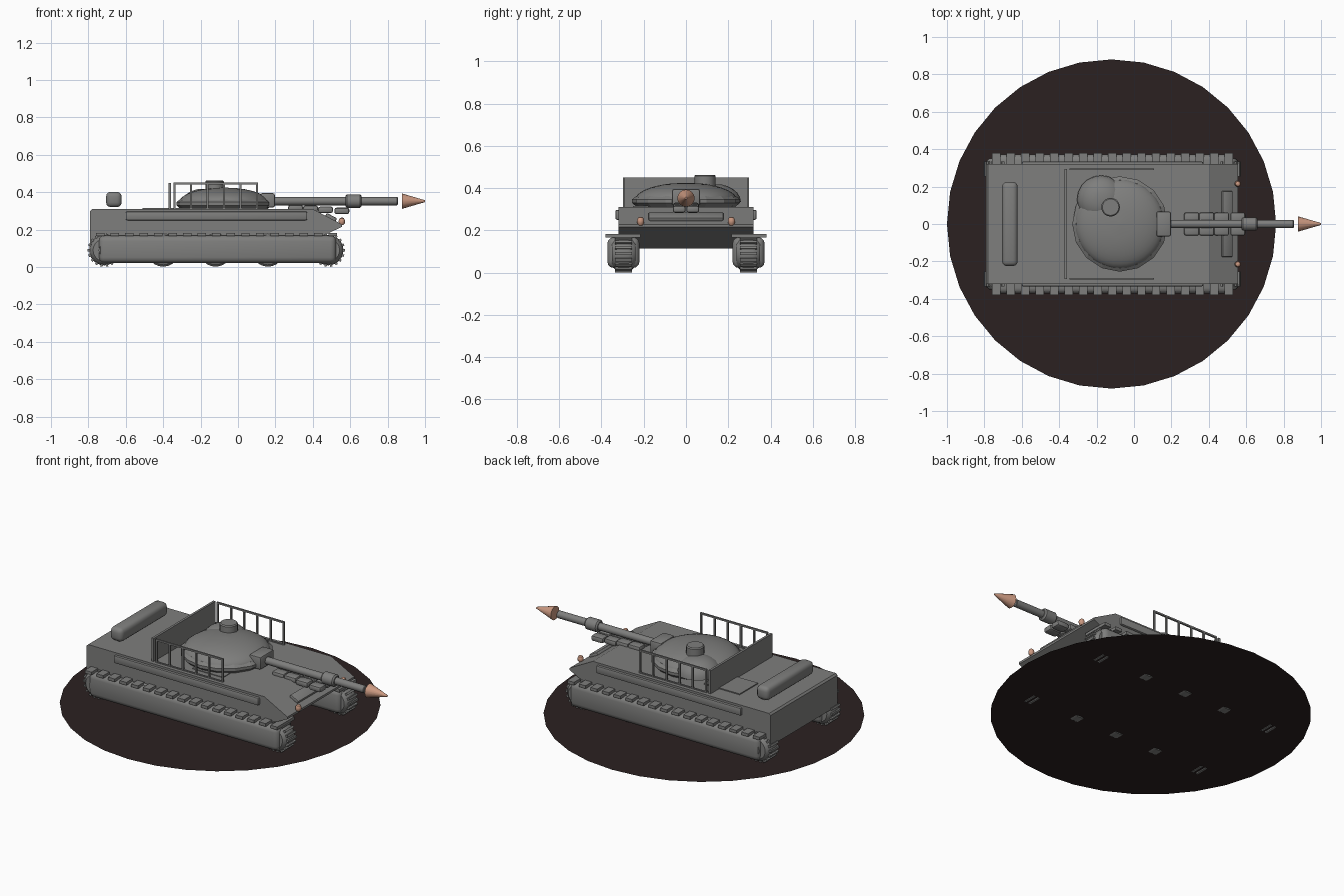
import bpy, bmesh, math
from mathutils import Matrix, Vector

if "Cube" in bpy.data.objects:
    bpy.data.objects.remove(bpy.data.objects["Cube"])


def material(name, rgb):
    m = bpy.data.materials.new(name)
    m.diffuse_color = (*rgb, 1)
    m.use_nodes = True
    m.node_tree.nodes["Principled BSDF"].inputs["Base Color"].default_value = m.diffuse_color
    return m


GREY = material("armour grey", (0.21, 0.21, 0.205))
DARK = material("dark ground", (0.024, 0.015, 0.015))
COPPER = material("copper", (0.60, 0.32, 0.22))


def finish(name, bm, mat, smooth=False):
    bmesh.ops.recalc_face_normals(bm, faces=bm.faces)
    mesh = bpy.data.meshes.new(name)
    bm.to_mesh(mesh)
    bm.free()
    mesh.materials.append(mat)
    ob = bpy.data.objects.new(name, mesh)
    bpy.context.collection.objects.link(ob)
    if smooth:
        bpy.ops.object.select_all(action='DESELECT')
        ob.select_set(True)
        bpy.context.view_layer.objects.active = ob
        bpy.ops.object.shade_smooth_by_angle(angle=math.radians(35))
    return ob


def box(name, lo, hi, bevel=0.0, segments=2, tilt=0.0, mat=GREY):
    lo, hi = Vector(lo), Vector(hi)
    bm = bmesh.new()
    bmesh.ops.create_cube(bm, size=1)
    bmesh.ops.scale(bm, vec=hi - lo, verts=bm.verts)
    if bevel:
        bmesh.ops.bevel(bm, geom=bm.edges[:], offset=bevel, segments=segments,
                        profile=0.5, affect='EDGES')
    bm.transform(Matrix.Translation((lo + hi) / 2) @ Matrix.Rotation(tilt, 4, 'Y'))
    return finish(name, bm, mat, bool(bevel))


def lathe(name, profile, centre, axis='Z', sides=24, mat=GREY, smooth=True):
    """Spin (radius, height) points around an axis."""
    bm = bmesh.new()
    rings = []
    for r, h in profile:
        rings.append([bm.verts.new((r * math.cos(2 * math.pi * i / sides),
                                    r * math.sin(2 * math.pi * i / sides), h))
                      for i in range(sides)])
    for a, b in zip(rings, rings[1:]):
        for i in range(sides):
            j = (i + 1) % sides
            bm.faces.new((a[i], a[j], b[j], b[i]))
    bm.faces.new(rings[0])
    bm.faces.new(rings[-1])
    turn = {'X': Matrix.Rotation(math.pi / 2, 4, 'Y'),
            'Y': Matrix.Rotation(-math.pi / 2, 4, 'X'),
            'Z': Matrix.Identity(4)}[axis]
    bm.transform(Matrix.Translation(centre) @ turn)
    return finish(name, bm, mat, smooth)


def rod(name, radius, lo, hi, centre, axis, sides=16, mat=GREY, chamfer=0.0):
    c = chamfer
    pts = [(radius, lo), (radius, hi)]
    if c:
        pts = [(radius - c, lo), (radius, lo + c), (radius, hi - c), (radius - c, hi)]
    return lathe(name, pts, centre, axis, sides, mat)


# ground disc: a single flat sheet
bm = bmesh.new()
bmesh.ops.create_circle(bm, cap_ends=True, segments=32, radius=0.88,
                        matrix=Matrix.Translation((-0.12, 0, 0.007)))
finish("ground_disc", bm, DARK)

# hull: side profile pushed across the width
profile = [(-0.79, 0.115), (-0.79, 0.30), (-0.78, 0.31), (0.40, 0.31),
           (0.555, 0.228), (0.555, 0.215), (0.35, 0.115)]
bm = bmesh.new()
face = bm.faces.new([bm.verts.new((x, -0.32, z)) for x, z in profile])
new = bmesh.ops.extrude_face_region(bm, geom=[face])['geom']
bmesh.ops.translate(bm, vec=(0, 0.64, 0),
                    verts=[v for v in new if isinstance(v, bmesh.types.BMVert)])
finish("hull", bm, GREY)

# thin deck panels
box("rear_deck_panel", (-0.51, 0.04, 0.305), (-0.27, 0.215, 0.316))
box("side_deck_panel", (-0.13, -0.25, 0.305), (0.075, -0.1, 0.314))

# running gear and side armour, both sides
for side, s in (("right", -1), ("left", 1)):
    def span(a, b):
        return min(s * a, s * b), max(s * a, s * b)

    y0, y1 = span(0.22, 0.372)
    box(f"{side}_track_body", (-0.745, y0, 0.022), (0.525, y1, 0.168), 0.03, 3)

    # end wheels with sprocket teeth
    for end, x in (("rear", -0.715), ("front", 0.483)):
        yc = s * 0.295
        lathe(f"{side}_{end}_wheel",
              [(0.03, -0.068), (0.03, -0.055), (0.06, -0.055), (0.076, -0.04),
               (0.081, -0.02), (0.081, 0.02), (0.076, 0.04), (0.06, 0.055),
               (0.03, 0.055), (0.03, 0.068)], (x, yc, 0.09), 'Y')
        bm = bmesh.new()
        for i in range(18):
            a = 2 * math.pi * (i + 0.5) / 18
            bmesh.ops.create_cube(bm, size=1, matrix=Matrix.Translation((x, yc, 0.09))
                                  @ Matrix.Rotation(a, 4, 'Y')
                                  @ Matrix.Translation((0, 0, 0.08))
                                  @ Matrix.Diagonal((0.013, 0.08, 0.018, 1)))
        finish(f"{side}_{end}_sprocket_teeth", bm, GREY)

    # road wheels between them
    for i, x in enumerate((-0.40, -0.12, 0.16)):
        rod(f"{side}_road_wheel_{i + 1}", 0.088, -0.035, 0.035,
            (x, s * 0.295, 0.09), 'Y', 24, chamfer=0.01)

    # row of track pads along the top
    bm = bmesh.new()
    for i in range(17):
        bmesh.ops.create_cube(bm, size=1, matrix=Matrix.Translation(
            (-0.737 + i * 0.0777, s * 0.298, 0.174))
            @ Matrix.Diagonal((0.045, 0.165, 0.018, 1)))
    finish(f"{side}_track_pads", bm, GREY)

    y0, y1 = span(0.31, 0.334)
    box(f"{side}_side_plate", (-0.60, y0, 0.25), (0.37, y1, 0.297), 0.008, 2)

    # guard rail
    y0, y1 = span(0.288, 0.298)
    box(f"{side}_top_rail", (-0.345, y0, 0.441), (0.107, y1, 0.451))
    box(f"{side}_bottom_rail", (-0.345, y0, 0.306), (0.107, y1, 0.315))
    for i in range(6):
        x = -0.34 + i * 0.0884
        box(f"{side}_rail_post_{i + 1}", (x - 0.005, y0, 0.306), (x + 0.005, y1, 0.446))

    # front lamp
    lathe(f"{side}_lamp", [(0.008, -0.02), (0.016, -0.01), (0.017, 0.004),
                           (0.012, 0.016), (0.004, 0.02)],
          (0.555, s * 0.215, 0.244), 'Z', 12, COPPER)

# shield behind the turret and stowage drum on the rear deck
box("rear_shield", (-0.372, -0.295, 0.305), (-0.358, 0.295, 0.45))
box("stowage_drum", (-0.705, -0.225, 0.32), (-0.622, 0.225, 0.402), 0.025, 3)

# bar lying on the front slope
box("front_slope_bar", (0.466, -0.177, 0.252), (0.528, 0.177, 0.276), 0.007, 2,
    tilt=math.atan2(0.082, 0.155))

# turret: base ring, dome, offset bulge and cupola
TX = -0.075
lathe("turret_ring", [(0.225, 0.303), (0.255, 0.33), (0.255, 0.347), (0.235, 0.362)],
      (TX, 0, 0), 'Z', 16, smooth=False)
dome = [(0.24 * math.cos(a), 0.345 + 0.08 * math.sin(a))
        for a in (math.radians(9 * i) for i in range(10))]
dome[-1] = (0.002, 0.425)
lathe("turret_dome", dome, (TX, 0, 0), 'Z', 40)
bulge = [(0.13 * math.cos(a), 0.335 + 0.086 * math.sin(a))
         for a in (math.radians(15 * i) for i in range(6))]
lathe("cupola_bulge", bulge, (-0.175, 0.13, 0), 'Z', 20)
rod("cupola", 0.05, 0.40, 0.463, (-0.125, 0.09, 0), 'Z', 20, chamfer=0.006)

# gun
box("gun_mantlet", (0.12, -0.067, 0.318), (0.197, 0.067, 0.395), 0.01, 2)
rod("gun_barrel", 0.022, 0.15, 0.855, (0, 0, 0.352), 'X', chamfer=0.004)
rod("barrel_sleeve", 0.036, 0.575, 0.66, (0, 0, 0.352), 'X', chamfer=0.008)
lathe("shell_tip", [(0.041, 0.877), (0.005, 1.0)], (0, 0, 0.352), 'X', 16, COPPER)

# spare track links under the barrel
for i, (x, z) in enumerate(((0.308, 0.314), (0.388, 0.312), (0.468, 0.306), (0.555, 0.30))):
    for side, y in (("right", -0.032), ("left", 0.032)):
        box(f"{side}_spare_link_{i + 1}", (x - 0.04, y - 0.03, z - 0.017),
            (x + 0.04, y + 0.03, z + 0.017), 0.011, 2)
